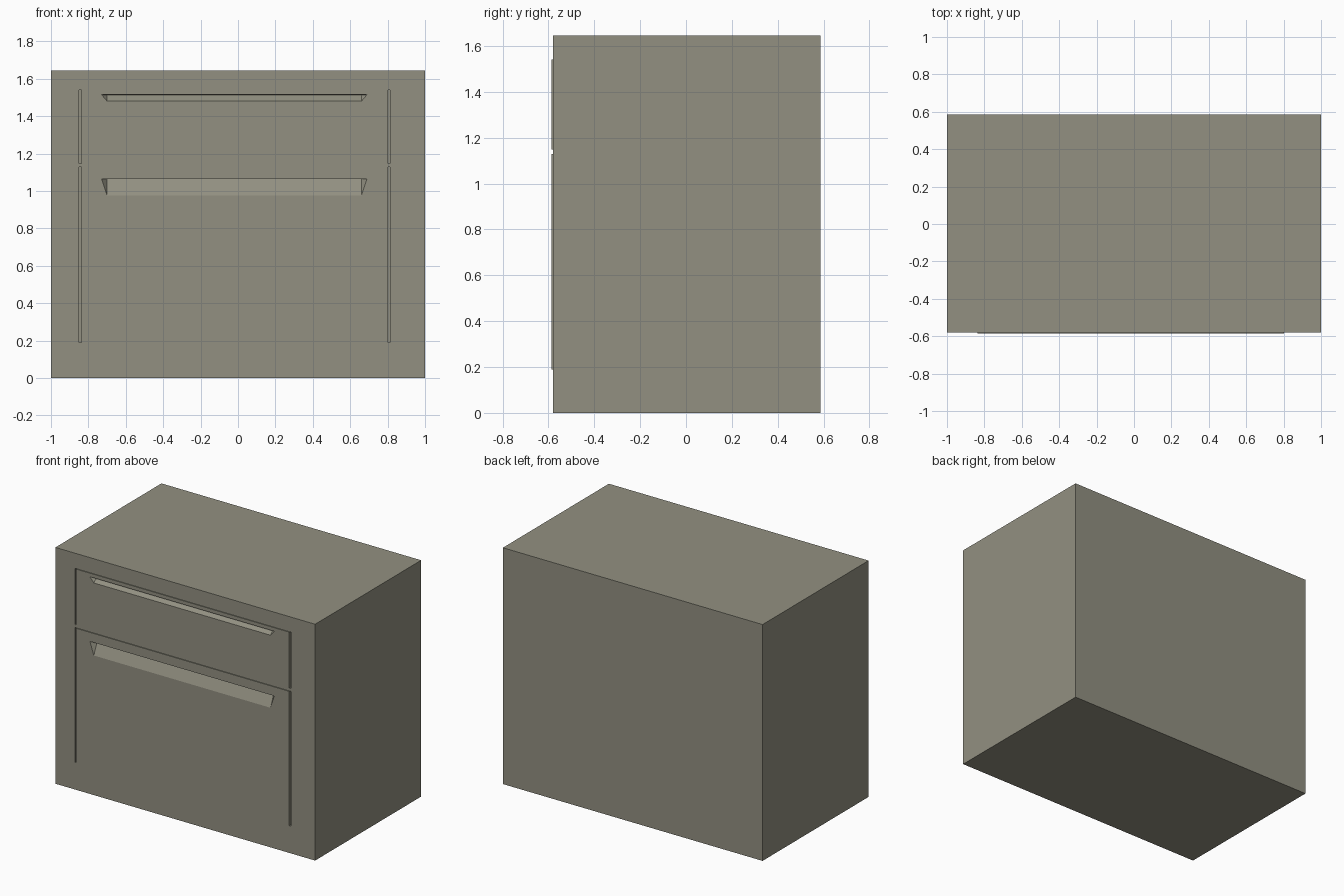
import bpy, bmesh

if "Cube" in bpy.data.objects:
    bpy.data.objects.remove(bpy.data.objects["Cube"])

FRONT, FACE, BACK = -0.586, -0.580, 0.586


def hull(name, pts):
    """Convex solid around a handful of points."""
    bm = bmesh.new()
    for p in pts:
        bm.verts.new(p)
    bmesh.ops.convex_hull(bm, input=bm.verts)
    bmesh.ops.recalc_face_normals(bm, faces=bm.faces)
    me = bpy.data.meshes.new(name)
    bm.to_mesh(me)
    bm.free()
    ob = bpy.data.objects.new(name, me)
    bpy.context.collection.objects.link(ob)
    return ob


def rect(x0, x1, y, z0, z1):
    return [(x, y, z) for x in (x0, x1) for z in (z0, z1)]


def box(name, x0, x1, y0, y1, z0, z1):
    return hull(name, rect(x0, x1, y0, z0, z1) + rect(x0, x1, y1, z0, z1))


def combine(target, tool, operation):
    """Merge or cut, then discard the helper."""
    tool.hide_render = True
    mod = target.modifiers.new(operation.lower(), 'BOOLEAN')
    mod.object, mod.operation, mod.solver = tool, operation, 'EXACT'
    bpy.context.view_layer.objects.active = target
    bpy.ops.object.modifier_apply(modifier=mod.name)
    bpy.data.objects.remove(tool)


# cabinet carcass
cabinet = box("cabinet_body", -1, 1, FACE, BACK, 0, 1.645)

# drawer fronts, slightly raised, with a narrow groove down each side
for z0, z1 in ((0.19, 1.128), (1.148, 1.54)):
    for x0, x1 in ((-0.849, -0.838), (0.802, 0.813)):
        groove = box("groove_cutter", x0, x1, FACE - 0.05, FACE + 0.02, z0, z1)
        combine(cabinet, groove, 'DIFFERENCE')
    panel = box("drawer_front", -0.838, 0.802, FRONT, FACE + 0.02, z0, z1)
    combine(cabinet, panel, 'UNION')

# recessed finger pulls: trapezoid opening with a floor sloping down to the front
for top, bottom in ((1.065, 0.975), (1.515, 1.48)):
    pts = [(x, y, z) for y in (FRONT - 0.05, FRONT)
           for x, z in ((-0.73, top), (0.69, top), (0.66, bottom), (-0.70, bottom))]
    pts += [(-0.70, FRONT + 0.04, top - 0.002), (0.66, FRONT + 0.04, top - 0.002)]
    combine(cabinet, hull("pull_cutter", pts), 'DIFFERENCE')

# warm grey-green paint
paint = bpy.data.materials.new("paint")
paint.diffuse_color = (0.288, 0.279, 0.220, 1)
paint.use_nodes = True
paint.node_tree.nodes["Principled BSDF"].inputs["Base Color"].default_value = paint.diffuse_color
cabinet.data.materials.clear()
cabinet.data.materials.append(paint)
